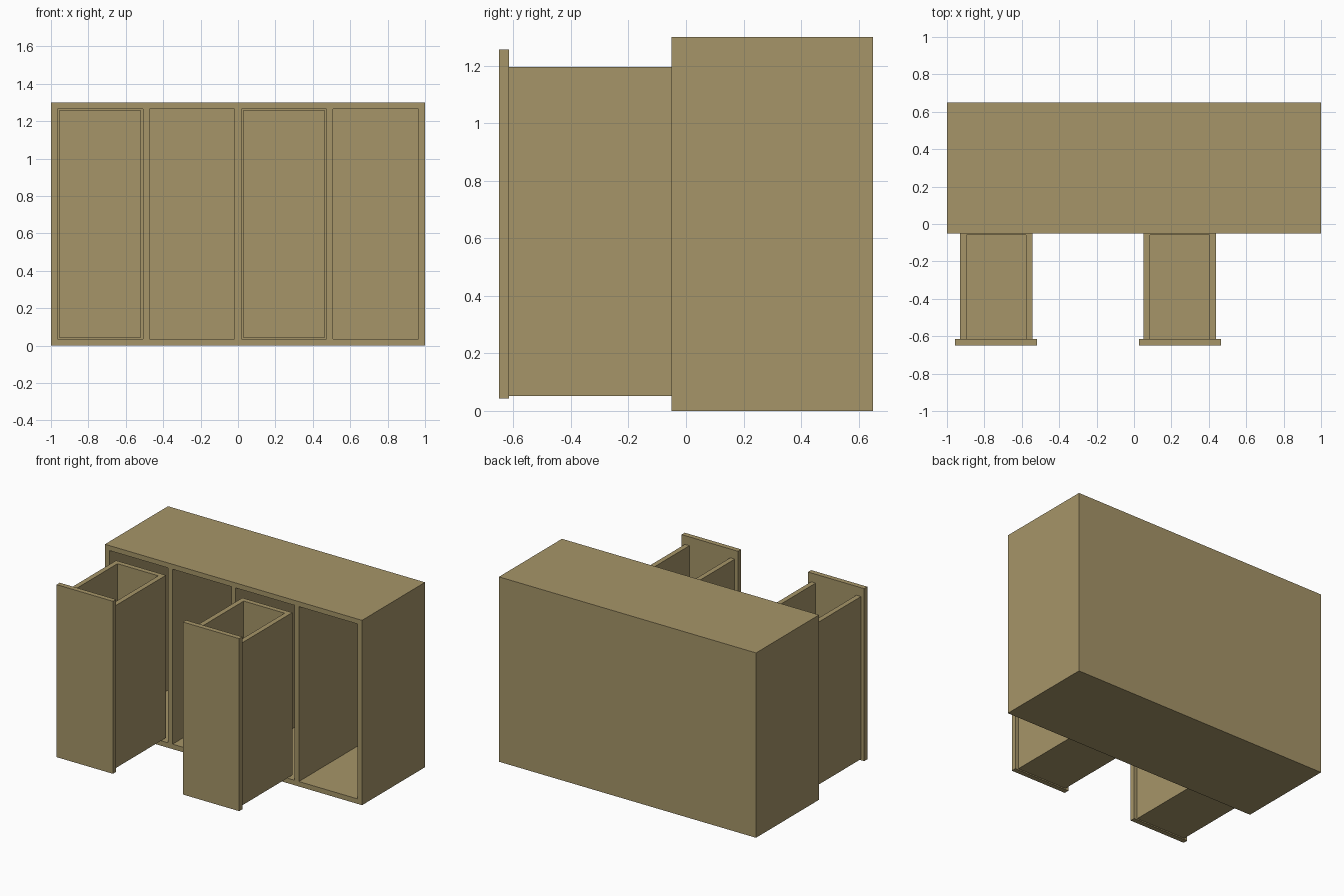
import bpy
from mathutils import Vector

if "Cube" in bpy.data.objects:
    bpy.data.objects.remove(bpy.data.objects["Cube"])

wood = bpy.data.materials.new("wood")
wood.diffuse_color = (0.38, 0.30, 0.14, 1)
wood.use_nodes = True
wood.node_tree.nodes["Principled BSDF"].inputs["Base Color"].default_value = wood.diffuse_color

T = 0.035                      # board thickness
BAY = (2 - 5 * T) / 4          # width of one compartment
H, FRONT, BACK = 1.3, -0.05, 0.65


def box(name, lo, hi):
    lo, hi = Vector(lo), Vector(hi)
    bpy.ops.mesh.primitive_cube_add(size=1, location=(lo + hi) / 2)
    ob = bpy.context.object
    ob.name = name
    ob.scale = hi - lo
    bpy.ops.object.transform_apply(location=False, rotation=False, scale=True)
    ob.data.materials.append(wood)
    return ob


def carve(ob, lo, hi):
    cutter = box("cutter", lo, hi)
    cutter.hide_render = True
    mod = ob.modifiers.new("hollow", 'BOOLEAN')
    mod.operation = 'DIFFERENCE'
    mod.solver = 'EXACT'
    mod.object = cutter
    bpy.context.view_layer.objects.active = ob
    bpy.ops.object.modifier_apply(modifier=mod.name)
    bpy.data.objects.remove(cutter)


# Cabinet body with four open bays
cabinet = box("cabinet", (-1, FRONT, 0), (1, BACK, H))
bays = [-1 + T + BAY / 2 + i * (BAY + T) for i in range(4)]
for x in bays:
    carve(cabinet, (x - BAY / 2, FRONT - 0.1, T), (x + BAY / 2, BACK - T, H - T))

# Pulled-out drawers in the first and third bays
for side, x in (("left", bays[0]), ("right", bays[2])):
    w = 0.194
    box(side + "_drawer_front", (x - 0.219, -0.65, 0.044), (x + 0.219, -0.615, 1.257))
    tray = box(side + "_drawer_box", (x - w, -0.615, 0.052), (x + w, -0.025, 1.195))
    carve(tray, (x - w + T, -0.7, 0.052 + T), (x + w - T, -0.025 - T, 1.4))
